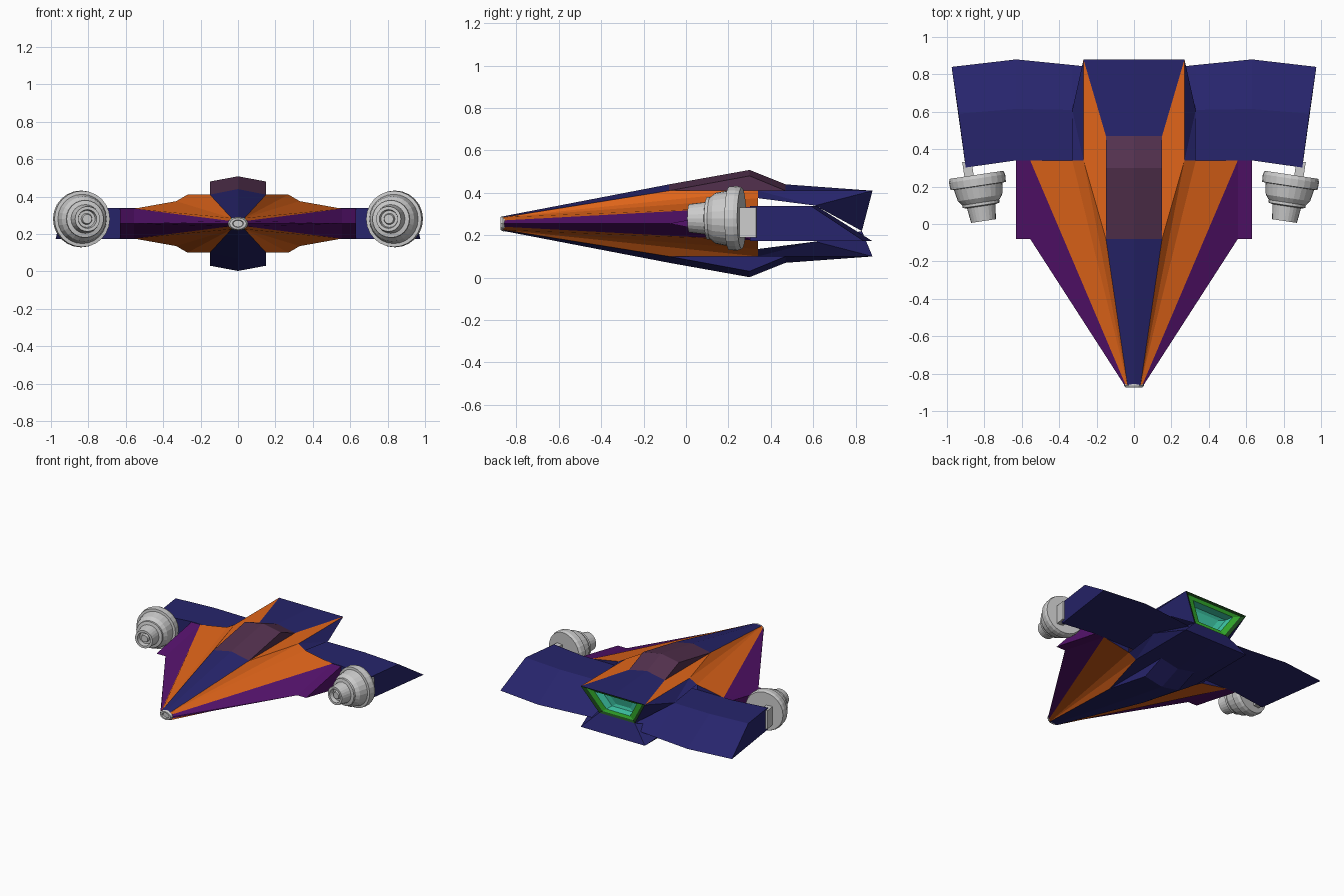
import bpy, bmesh, math
from mathutils import Vector, Matrix

if "Cube" in bpy.data.objects:
    bpy.data.objects.remove(bpy.data.objects["Cube"])

MID = 0.255  # height of the ship's plane of symmetry


def mat(name, rgb):
    m = bpy.data.materials.new(name)
    m.diffuse_color = (*rgb, 1)
    m.use_nodes = True
    m.node_tree.nodes["Principled BSDF"].inputs["Base Color"].default_value = m.diffuse_color
    return m


ORANGE = mat("orange", (0.75, 0.13, 0.01))
NAVY = mat("navy", (0.02, 0.018, 0.15))
PURPLE = mat("purple", (0.09, 0.006, 0.15))
PLUM = mat("plum", (0.085, 0.03, 0.075))
DARKGREEN = mat("dark_green", (0.01, 0.06, 0.01))
GREEN = mat("green", (0.04, 0.5, 0.03))
TEAL = mat("teal", (0.05, 0.6, 0.4))


def panels(name, groups, mirror=(True, False), centre=None):
    """Object from {material: faces}; z is relative to the mid plane."""
    bm = bmesh.new()
    me = bpy.data.meshes.new(name)
    for i, (m, faces) in enumerate(groups):
        me.materials.append(m)
        for f in faces:
            face = bm.faces.new([bm.verts.new(v) for v in f])
            face.material_index = i
    bmesh.ops.remove_doubles(bm, verts=bm.verts, dist=1e-5)
    if centre:
        bm.normal_update()
        for f in bm.faces:
            if f.normal.dot(f.calc_center_median() - Vector(centre)) < 0:
                f.normal_flip()
    else:
        bmesh.ops.recalc_face_normals(bm, faces=bm.faces)
    bm.to_mesh(me)
    bm.free()
    ob = bpy.data.objects.new(name, me)
    ob.location.z = MID
    bpy.context.collection.objects.link(ob)
    if any(mirror):
        mod = ob.modifiers.new("mirror", 'MIRROR')
        mod.use_axis = (mirror[0], False, mirror[1])
    return ob


# key corner points of one quarter of the hull
n0, n1 = (0, -.86, .035), (.035, -.86, .03)
n2, n3 = (.045, -.86, .015), (.052, -.86, 0)
p0, p1 = (0, -.08, .185), (.15, -.08, .155)
c, d, w = (.27, .34, .155), (.33, .34, .12), (.555, .34, .08)
r0, r1, r2 = (.555, -.08, 0), (.63, -.08, 0), (.63, .34, .08)
a0, a = (0, .47, .185), (.15, .47, .155)
b0, b, e = (0, .88, .155), (.27, .88, .155), (.33, .61, .085)
f0, f = (0, .83, -.035), (.15, .83, -.035)

# front hull: navy spine, orange flanks, purple side wedges
panels("front_hull", [
    (NAVY, [(n0, n1, p1, p0), (d, w, (.33, .34, .08))]),
    (ORANGE, [(n1, p1, c), (n1, c, d), (n1, d, w, n2)]),
    (PURPLE, [(n2, w, r0, n3), (r0, r1, r2, w), (r1, r2, (.63, .34, 0))]),
], (True, True), (0, .1, 0))

# upper rear hull with orange deck strips
panels("upper_rear_hull", [
    (NAVY, [(a, b, b0, a0), (c, d, e), (c, e, b), (b, e, f)]),
    (ORANGE, [(p1, a, b, c)]),
], centre=(0, .5, 0))


def low(*pts):
    return tuple((x, y, -z) for x, y, z in pts)


# lower rear hull
panels("lower_rear_hull", [
    (NAVY, [low(a, b, b0, a0), low(c, d, e), low(c, e, b), low(p1, a, b, c),
            low(b, e) + (f,), low(b, b0) + (f0, f)]),
], centre=(0, .5, 0))

# canopy and matching belly keel
t0, t1 = (0, .3, .253), (.15, .3, .225)
panels("canopy", [(PLUM, [(p0, p1, t1, t0), (t0, t1, a, a0), (p1, t1, a)])],
       centre=(0, .2, 0))
panels("belly_keel", [(NAVY, [low(p0, p1, t1, t0), low(t0, t1, a, a0), low(p1, t1, a)])],
       centre=(0, .2, 0))

# rear wings: lofted wedge sections (front y, crease y, trailing y with their x)
stations = [((.14, .34), (.14, .61), (.14, .83)), ((.33, .34), (.33, .61), (.33, .85)),
            ((.63, .34), (.63, .615), (.63, .88)), ((.90, .302), (.938, .59), (.975, .84))]
rings = [[(*fr, -.083), (*fr, .083), (*cr, .083), (*tr, -.083)] for fr, cr, tr in stations]
wing_faces = [rings[0], rings[-1]]
for s, t in zip(rings, rings[1:]):
    wing_faces += [(s[i], t[i], t[(i + 1) % 4], s[(i + 1) % 4]) for i in range(4)]
panels("rear_wing", [(NAVY, wing_faces)])


# glowing exhaust: nested trapezoid frames stepping inwards
def frame(scale, depth):
    out = []
    for x, y, z in ((-.27, .88, .155), (.27, .88, .155), (.15, .83, -.035), (-.15, .83, -.035)):
        out.append((x * scale, .858 + (y - .858) * scale - depth, .07 + (z - .07) * scale))
    return out


loops = [frame(1, 0), frame(.87, .015), frame(.66, .025), frame(.6, .08), frame(.4, .09)]


def band(i):
    s, t = loops[i], loops[i + 1]
    return [(s[k], s[(k + 1) % 4], t[(k + 1) % 4], t[k]) for k in range(4)]


panels("exhaust", [(DARKGREEN, band(0)), (GREEN, band(1)),
                   (TEAL, band(2) + band(3) + [loops[-1]])],
       (False, False), (0, -3, .07))


def lathe(name, profile, sides, matrix):
    """Revolve (radius, distance) profile about local z."""
    bm = bmesh.new()
    rows = [[bm.verts.new((r * math.cos(2 * math.pi * k / sides),
                           r * math.sin(2 * math.pi * k / sides), h))
             for k in range(sides)] for r, h in profile]
    for s, t in zip(rows, rows[1:]):
        for k in range(sides):
            j = (k + 1) % sides
            bm.faces.new((s[k], s[j], t[j], t[k]))
    bm.faces.new(rows[0])
    bm.faces.new(rows[-1])
    bmesh.ops.recalc_face_normals(bm, faces=bm.faces)
    bm.transform(matrix)
    me = bpy.data.meshes.new(name)
    bm.to_mesh(me)
    bm.free()
    ob = bpy.data.objects.new(name, me)
    bpy.context.collection.objects.link(ob)
    return ob


# nose cap
lathe("nose_cap", [(.052, 0), (.054, .015), (.045, .027), (.03, .027), (.026, .015)], 12,
      Matrix.Translation((0, -.848, MID)) @ Matrix.Diagonal((1, 1, .68, 1))
      @ Matrix.Rotation(math.pi / 2, 4, 'X'))

# stepped cannons on the wing tips, toed slightly inwards, with mounting blocks
cannon = [(.145, 0), (.152, .02), (.15, .06), (.132, .062), (.12, .125), (.1, .15), (.1, .165),
          (.077, .17), (.067, .25), (.05, .25), (.045, .22), (.03, .22), (.025, .24)]
for side, label in ((1, "right"), (-1, "left")):
    toe = Matrix.Rotation(-side * .15, 4, 'Z')
    place = Matrix.Translation((side * .842, .263, .28)) @ toe
    lathe("cannon_" + label, cannon, 24, place @ Matrix.Rotation(math.pi / 2, 4, 'X'))
    bm = bmesh.new()
    bmesh.ops.create_cube(bm, size=1)
    bm.transform(Matrix.Translation((side * .887, .29, .26)) @ toe
                 @ Matrix.Diagonal((.05, .09, .14, 1)))
    me = bpy.data.meshes.new("cannon_mount_" + label)
    bm.to_mesh(me)
    bm.free()
    bpy.context.collection.objects.link(bpy.data.objects.new(me.name, me))
